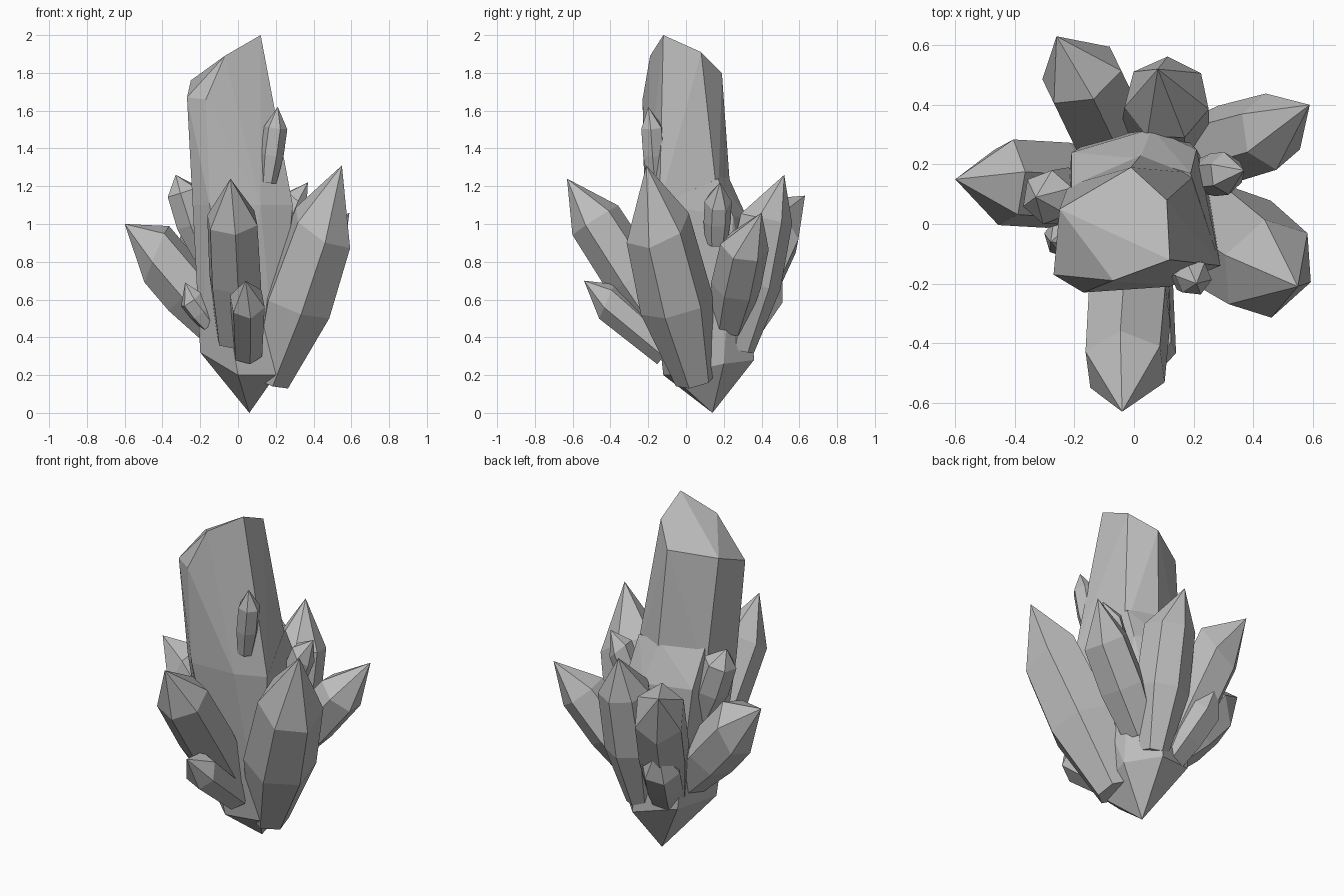
import bpy
import bmesh
import math
from mathutils import Vector

cube = bpy.data.objects.get("Cube")
if cube:
    bpy.data.objects.remove(cube, do_unlink=True)

# One plain stone colour for the whole cluster
STONE = (0.5, 0.5, 0.5, 1.0)
stone = bpy.data.materials.new("grey crystal")
stone.use_nodes = True
stone.diffuse_color = STONE
stone.node_tree.nodes["Principled BSDF"].inputs["Base Color"].default_value = STONE


def facet_solid(name, points):
    """Wrap points in a flat-faced convex solid."""
    bm = bmesh.new()
    for point in points:
        bm.verts.new(point)
    hull = bmesh.ops.convex_hull(bm, input=bm.verts[:])
    inner = [g for g in hull["geom_interior"] if isinstance(g, bmesh.types.BMVert)]
    if inner:
        bmesh.ops.delete(bm, geom=inner, context="VERTS")
    bmesh.ops.dissolve_limit(bm, angle_limit=math.radians(4),
                             verts=bm.verts[:], edges=bm.edges[:])
    bmesh.ops.recalc_face_normals(bm, faces=bm.faces[:])
    mesh = bpy.data.meshes.new(name)
    bm.to_mesh(mesh)
    bm.free()
    mesh.materials.append(stone)
    obj = bpy.data.objects.new(name, mesh)
    bpy.context.collection.objects.link(obj)


def crystal(name, root, shoulder, tip, radius, sides=6, roll=0, taper=0.55, belly=1, slant=0):
    """Bulging prism from root to shoulder, closed by a pointed, off-centre tip.
    A positive slant slides the upper shoulder corners towards the tip."""
    root, shoulder, tip = Vector(root), Vector(shoulder), Vector(tip)
    axis = (shoulder - root).normalized()
    across = axis.cross(Vector((0, 0, 1))).normalized()
    upward = across.cross(axis)
    middle = root.lerp(shoulder, 0.5)
    points = [tip]
    for centre, size, lean in ((root, taper, 0), (middle, belly, 0), (shoulder, 1, slant)):
        for i in range(sides):
            angle = math.radians(roll) + math.tau * i / sides
            rise = math.sin(angle)
            offset = across * math.cos(angle) + upward * rise + axis * rise * lean
            points.append(centre + radius * size * offset)
    facet_solid(name, points)


# Central column: slanted cut top over a slightly narrowing shaft
column_top = [
    (0.12, -0.12, 2.0), (0.11, 0.08, 1.91), (-0.01, 0.19, 1.8), (-0.25, 0.05, 1.76),
    (-0.07, -0.19, 1.89), (-0.17, -0.23, 1.66), (-0.27, -0.17, 1.67),
]
column_waist = [
    (-0.15, -0.22, 1.1), (-0.24, -0.13, 1.1), (0.12, -0.21, 1.1), (0.29, -0.14, 1.1),
    (0.21, 0.17, 1.1), (0.03, 0.24, 1.1), (-0.22, 0.13, 1.1),
]
facet_solid("central_column", column_top + column_waist)

# Thicker lower body: sloping shoulder at the back, ending in a point below
body_rim = [
    (-0.15, -0.22, 1.1), (-0.24, -0.13, 1.1), (0.12, -0.21, 1.1), (0.29, -0.14, 1.1),
    (0.19, 0.17, 1.24), (0.02, 0.22, 1.26), (-0.21, 0.12, 1.25),
    (0.21, 0.25, 1.04), (0.06, 0.32, 1.04), (-0.21, 0.24, 1.04),
]
body_foot = [
    (-0.2, 0, 0.32), (-0.14, 0.28, 0.33), (0.1, 0.36, 0.28),
    (0.24, 0.2, 0.26), (0.2, -0.08, 0.2), (0, -0.12, 0.2), (0.06, 0.14, 0),
]
facet_solid("lower_body", body_rim + body_foot)

# Large crystals leaning outward around the body
crystal("left_front_crystal", root=(0.17, 0.05, 0.17), shoulder=(0.45, -0.15, 0.98),
        tip=(0.55, -0.21, 1.31), radius=0.18, roll=15, taper=0.6, belly=1.1, slant=0.25)
crystal("front_crystal", root=(0, -0.08, 0.4), shoulder=(-0.03, -0.48, 1.02),
        tip=(-0.04, -0.63, 1.24), radius=0.145, roll=20, taper=0.85, belly=1.03)
crystal("right_crystal", root=(-0.08, 0.12, 0.43), shoulder=(-0.43, 0.14, 0.84),
        tip=(-0.6, 0.15, 1.0), radius=0.15, roll=15, taper=0.75, slant=0.5)
crystal("left_back_crystal", root=(0.14, 0.22, 0.47), shoulder=(0.46, 0.31, 0.88),
        tip=(0.59, 0.4, 1.06), radius=0.13, roll=10, taper=0.8, belly=1.03)
crystal("right_back_crystal", root=(-0.04, 0.22, 0.38), shoulder=(-0.175, 0.5, 0.99),
        tip=(-0.26, 0.63, 1.15), radius=0.145, roll=30, taper=0.75, slant=0.6)
crystal("back_crystal", root=(0.1, 0.28, 0.33), shoulder=(0.11, 0.42, 1.03),
        tip=(0.08, 0.52, 1.26), radius=0.145, sides=7, roll=10, belly=1.05)

# Small crystals growing on the column
crystal("left_bud", root=(0.22, 0.16, 0.9), shoulder=(0.31, 0.17, 1.12),
        tip=(0.37, 0.18, 1.22), radius=0.072, taper=0.8, slant=0.4)
crystal("right_bud", root=(-0.18, 0.1, 0.83), shoulder=(-0.29, 0.09, 1.17),
        tip=(-0.33, 0.09, 1.26), radius=0.092, roll=15, taper=0.65, belly=1.05)
crystal("upper_front_bud", root=(0.16, -0.16, 1.22), shoulder=(0.2, -0.18, 1.51),
        tip=(0.21, -0.2, 1.62), radius=0.062, roll=10, taper=0.7)

# Small crystals low on the body
crystal("lower_front_crystal", root=(0.05, -0.1, 0.32), shoulder=(0.05, -0.42, 0.59),
        tip=(0.04, -0.54, 0.7), radius=0.097, roll=20, taper=0.85, slant=0.3)
crystal("lower_right_bud", root=(-0.15, -0.02, 0.47), shoulder=(-0.25, -0.05, 0.6),
        tip=(-0.28, -0.06, 0.69), radius=0.065, taper=0.8)
crystal("lower_back_crystal", root=(-0.03, 0.22, 0.34), shoulder=(-0.13, 0.42, 0.63),
        tip=(-0.17, 0.51, 0.79), radius=0.11, roll=15, taper=0.8)
